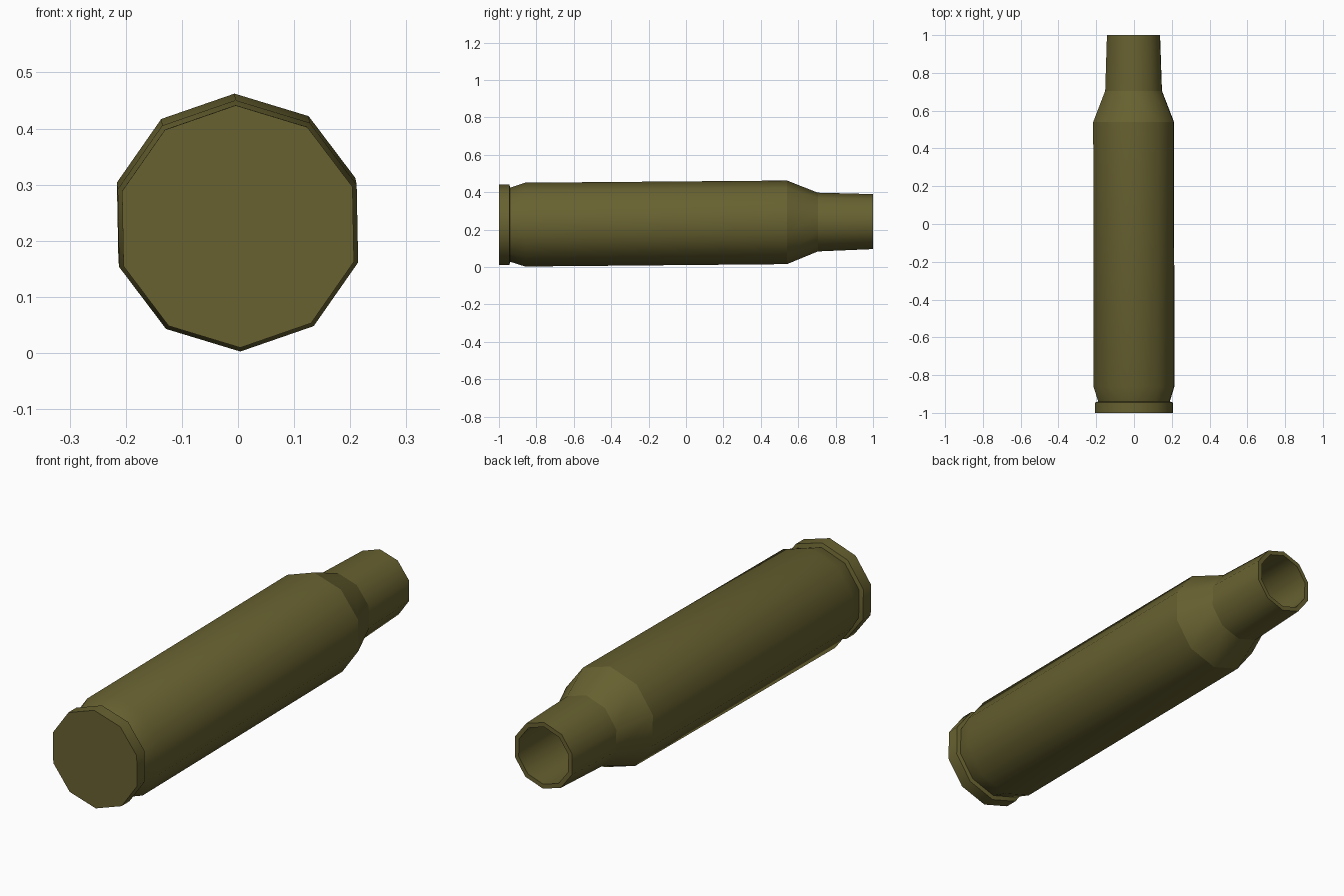
import bpy, bmesh, math

if "Cube" in bpy.data.objects:
    bpy.data.objects.remove(bpy.data.objects["Cube"])

SIDES = 10
TWIST = math.radians(91.1)   # one corner almost straight up

# Lathe profile: (y, radius, crease ring stays sharp)
PROFILE = [
    (-1.00, 0.216, True),    # base of rim
    (-0.945, 0.216, True),   # front of rim
    (-0.94, 0.198, True),    # extractor groove
    (-0.86, 0.224, False),   # body start
    (0.54, 0.2235, True),    # body end
    (0.705, 0.157, True),    # shoulder end
    (1.00, 0.147, True),     # mouth outer edge
    (1.00, 0.127, True),     # mouth inner edge
    (0.70, 0.135, True),     # bore inside the neck
    (0.54, 0.200, True),     # bore widening under the shoulder
    (-0.80, 0.200, True),    # bottom of bore
]

brass = bpy.data.materials.new("olive brass")
brass.diffuse_color = (0.137, 0.121, 0.030, 1)
brass.use_nodes = True
brass.node_tree.nodes["Principled BSDF"].inputs["Base Color"].default_value = brass.diffuse_color


def ring(bm, y, r):
    # the axis leans very slightly upward towards the mouth
    cx, cz = -0.0013 * (y + 1), 0.2255 + 0.0087 * (y + 1)
    out = []
    for i in range(SIDES):
        a = TWIST + 2 * math.pi * i / SIDES
        out.append(bm.verts.new((cx + r * math.cos(a), y, cz + r * math.sin(a))))
    return out


bm = bmesh.new()
rings = [ring(bm, y, r) for y, r, _ in PROFILE]

# Walls between consecutive rings
for a, b in zip(rings, rings[1:]):
    for i in range(SIDES):
        j = (i + 1) % SIDES
        bm.faces.new((a[i], a[j], b[j], b[i])).smooth = True

# Flat base and bore floor
bm.faces.new(rings[0])
bm.faces.new(rings[-1])
bmesh.ops.recalc_face_normals(bm, faces=bm.faces[:])

# Sharp crease rings
for verts, (_, _, sharp) in zip(rings, PROFILE):
    if sharp:
        for i in range(SIDES):
            bm.edges.get((verts[i], verts[(i + 1) % SIDES])).smooth = False

mesh = bpy.data.meshes.new("cartridge_case")
bm.to_mesh(mesh)
bm.free()
mesh.materials.append(brass)
case = bpy.data.objects.new("cartridge_case", mesh)
bpy.context.collection.objects.link(case)
